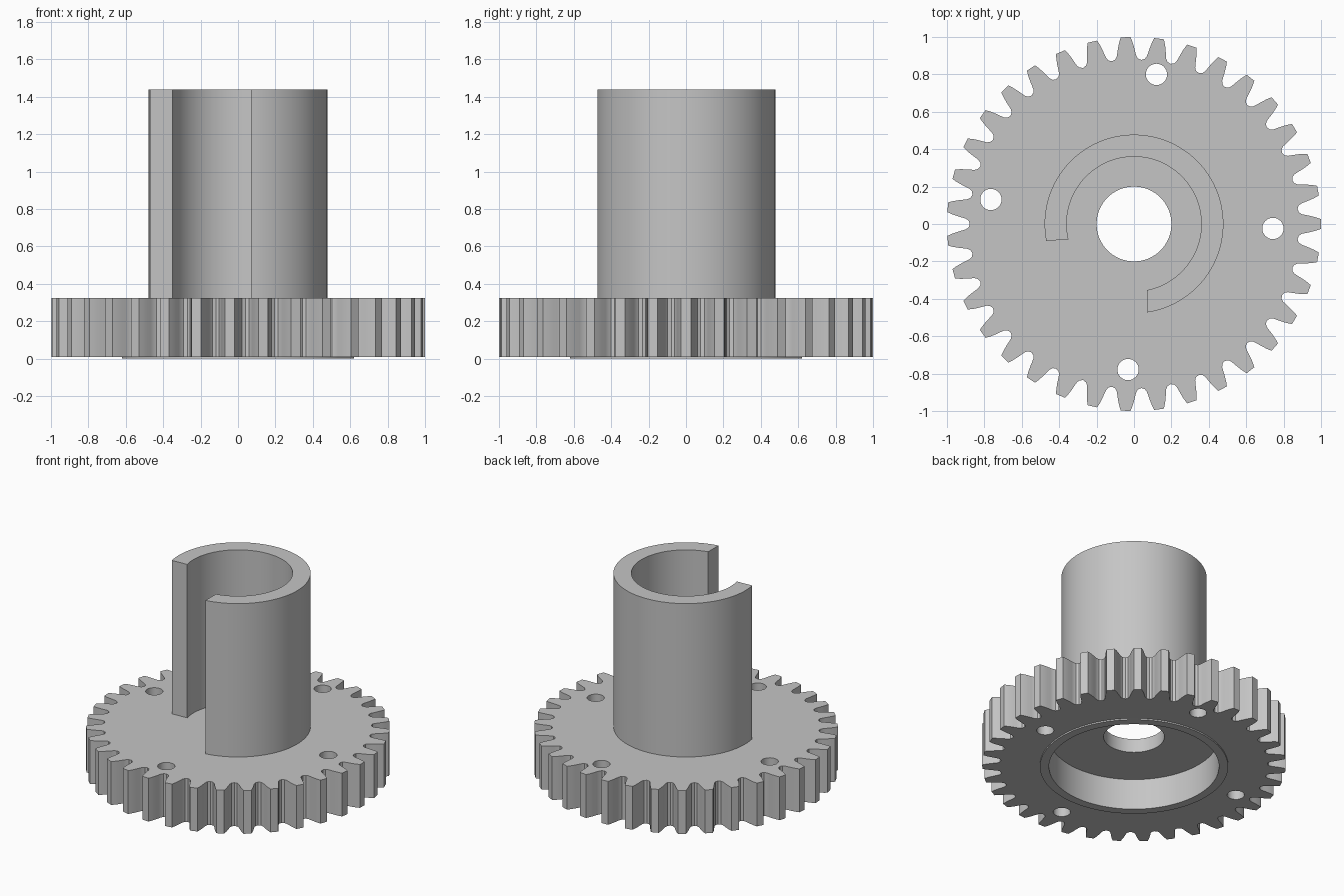
import bpy, bmesh
from math import sin, cos, acos, asin, pi, tau

cube = bpy.data.objects.get("Cube")
if cube:
    bpy.data.objects.remove(cube, do_unlink=True)

GREY = (0.56, 0.56, 0.56, 1)
grey = bpy.data.materials.new("light grey")
grey.use_nodes = True
grey.diffuse_color = GREY
grey.node_tree.nodes["Principled BSDF"].inputs["Base Color"].default_value = GREY


def prism(name, outline, bottom, top):
    """Extrude a counter-clockwise xy outline between two heights."""
    bm = bmesh.new()
    base = bm.faces.new([bm.verts.new((x, y, bottom)) for x, y in outline])
    ext = bmesh.ops.extrude_face_region(bm, geom=[base], use_keep_orig=True)
    for v in ext["geom"]:
        if isinstance(v, bmesh.types.BMVert):
            v.co.z = top
    bmesh.ops.recalc_face_normals(bm, faces=bm.faces)
    mesh = bpy.data.meshes.new(name)
    bm.to_mesh(mesh)
    bm.free()
    obj = bpy.data.objects.new(name, mesh)
    bpy.context.collection.objects.link(obj)
    mesh.materials.append(grey)
    return obj


def arc(radius, start, end, steps, cx=0, cy=0):
    angles = [start + (end - start) * i / steps for i in range(steps + 1)]
    return [(cx + radius * cos(a), cy + radius * sin(a)) for a in angles]


def disc(name, radius, bottom, top, cx=0, cy=0, sides=96):
    return prism(name, arc(radius, 0, tau, sides, cx, cy)[:-1], bottom, top)


def combine(obj, tool, operation):
    mod = obj.modifiers.new(operation.title(), "BOOLEAN")
    mod.operation, mod.solver, mod.object = operation, "EXACT", tool
    bpy.context.view_layer.objects.active = obj
    bpy.ops.object.modifier_apply(modifier=mod.name)
    bpy.data.objects.remove(tool, do_unlink=True)


def smooth(obj):
    bpy.ops.object.select_all(action="DESELECT")
    obj.select_set(True)
    bpy.context.view_layer.objects.active = obj
    bpy.ops.object.shade_smooth_by_angle(angle=0.45)


# Toothed wheel: one tooth flank, mirrored and repeated
TEETH = 35
pitch = tau / TEETH
flank = [(0.885, 0.069), (0.9, 0.058), (0.92, 0.052), (0.946, 0.045),
         (0.975, 0.036), (1.0, 0.026)]
tooth = [(0.878, -pitch / 2)]
tooth += [(r, -a) for r, a in flank] + [(r, a) for r, a in reversed(flank)]
outline = [(r * cos(a + i * pitch), r * sin(a + i * pitch))
           for i in range(TEETH) for r, a in tooth]
TOP = 0.325
gear = prism("gear_wheel", outline, 0.01, TOP)

# Thin raised rim underneath, then recess, bore and screw holes
combine(gear, disc("rim", 0.62, 0, 0.05), "UNION")
combine(gear, disc("recess_cutter", 0.56, -0.1, 0.225), "DIFFERENCE")
combine(gear, disc("bore_cutter", 0.2, -0.1, 0.5), "DIFFERENCE")
for x, y in [(0.12, 0.8), (0.743, -0.024), (-0.032, -0.778), (-0.765, 0.131)]:
    combine(gear, disc("screw_cutter", 0.057, -0.1, 0.5, x, y, 32), "DIFFERENCE")
smooth(gear)

# Slotted hub: open ring with straight ends
OUTER, INNER, SLOT_X = 0.478, 0.36, 0.07
outer = arc(OUTER, -acos(SLOT_X / OUTER), pi + asin(0.09 / OUTER), 80)
inner = arc(INNER, pi + asin(0.083 / INNER), -acos(SLOT_X / INNER), 80)
hub = prism("slotted_hub", outer + inner, TOP - 0.02, 1.44)
smooth(hub)
